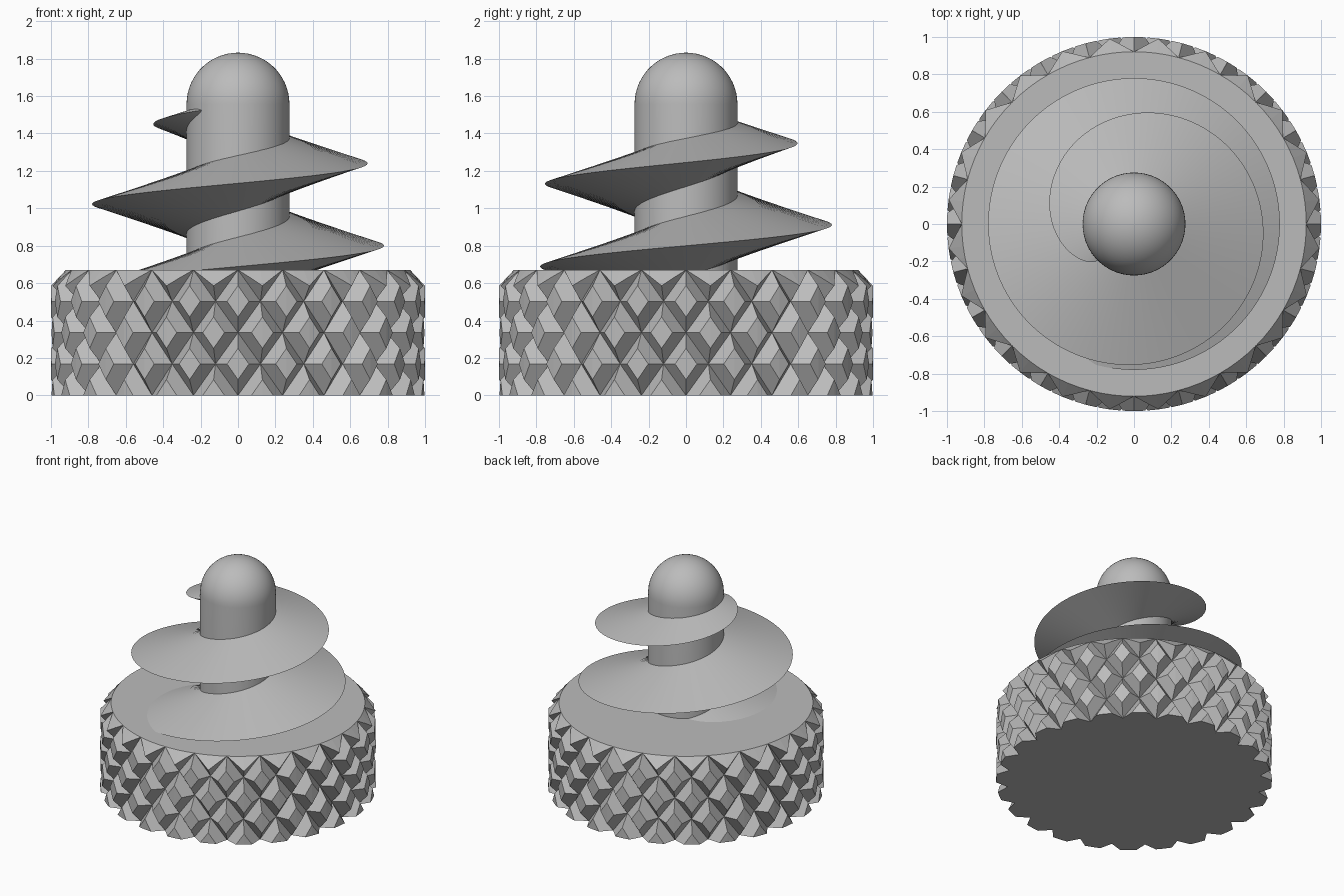
import bpy, bmesh, math

if "Cube" in bpy.data.objects:
    bpy.data.objects.remove(bpy.data.objects["Cube"], do_unlink=True)

grey = bpy.data.materials.new("plain_grey")
COLOUR = (0.5, 0.5, 0.5, 1)
grey.use_nodes = True
grey.diffuse_color = COLOUR
grey.node_tree.nodes["Principled BSDF"].inputs["Base Color"].default_value = COLOUR


def polar(r, deg, z):
    a = math.radians(deg)
    return (r * math.cos(a), r * math.sin(a), z)


def make_object(name, bm):
    bmesh.ops.recalc_face_normals(bm, faces=bm.faces)
    mesh = bpy.data.meshes.new(name)
    bm.to_mesh(mesh)
    bm.free()
    mesh.materials.append(grey)
    obj = bpy.data.objects.new(name, mesh)
    bpy.context.collection.objects.link(obj)
    return obj


def activate(obj):
    bpy.ops.object.select_all(action='DESELECT')
    obj.select_set(True)
    bpy.context.view_layer.objects.active = obj


def lathe(name, profile, sides):
    """Solid of revolution from (radius, height) pairs, capped at both ends."""
    bm = bmesh.new()
    rings = [[bm.verts.new(polar(r, 360 * i / sides, z)) for i in range(sides)]
             for r, z in profile]
    for low, high in zip(rings, rings[1:]):
        for i in range(sides):
            k = (i + 1) % sides
            bm.faces.new((low[i], low[k], high[k], high[i]))
    bm.faces.new(rings[0][::-1])
    bm.faces.new(rings[-1])
    return make_object(name, bm)


# Knurled base: rows of pointed diamonds, trimmed to a chamfered cylinder
HEIGHT = 0.67
PEAK, VALLEY = 1.08, 0.92
COLUMNS = 48
STEP = HEIGHT / 4

bm = bmesh.new()
rows = []
for j in range(-1, 6):
    rows.append([bm.verts.new(polar(PEAK if (i + j) % 2 else VALLEY,
                                    360 * i / COLUMNS, j * STEP))
                 for i in range(COLUMNS)])
for j, (low, high) in enumerate(zip(rows, rows[1:])):
    for i in range(COLUMNS):
        k = (i + 1) % COLUMNS
        a, b, c, d = low[i], low[k], high[k], high[i]
        # the crease always joins the two valley points
        if (i + j - 1) % 2:
            bm.faces.new((a, b, d))
            bm.faces.new((b, c, d))
        else:
            bm.faces.new((a, b, c))
            bm.faces.new((a, c, d))
bm.faces.new(rows[0][::-1])
bm.faces.new(rows[-1])
base = make_object("knurled_base", bm)

trim = lathe("base_trim", [(1, 0), (1, HEIGHT - 0.085), (VALLEY + 0.001, HEIGHT)], 96)
trim.hide_render = True
cut = base.modifiers.new("trim", 'BOOLEAN')
cut.operation = 'INTERSECT'
cut.solver = 'EXACT'
cut.object = trim
activate(base)
bpy.ops.object.modifier_apply(modifier=cut.name)
bpy.data.objects.remove(trim, do_unlink=True)

# Round-topped shaft
RADIUS, SHOULDER = 0.275, 1.557
dome = [(RADIUS * math.cos(math.radians(a)), SHOULDER + RADIUS * math.sin(math.radians(a)))
        for a in range(0, 90, 6)]
shaft = lathe("shaft", [(RADIUS, 0.4)] + dome + [(0.004, SHOULDER + RADIUS)], 72)

# Screw flight: a triangular section climbing round the shaft, narrowing at the top
PITCH, START, END, TAPER = 0.445, -360, 585, 180


def flight_radius(deg):
    t = max(0, (deg - TAPER) / (END - TAPER))
    return 0.28 + 0.5 * (1 - t ** 1.7) ** 0.68


bm = bmesh.new()
sections = []
for deg in range(START, END + 1, 3):
    r = flight_radius(deg)
    z = 0.8 + PITCH * deg / 360
    inner = 0.22
    half = (r - inner) * 0.31
    sections.append([bm.verts.new(polar(inner, deg, z - half)),
                     bm.verts.new(polar(r, deg, z)),
                     bm.verts.new(polar(inner, deg, z + half))])
for s, t in zip(sections, sections[1:]):
    for i in range(3):
        k = (i + 1) % 3
        bm.faces.new((s[i], s[k], t[k], t[i]))
bm.faces.new(sections[0][::-1])
bm.faces.new(sections[-1])
flight = make_object("screw_flight", bm)

for obj in (shaft, flight):
    activate(obj)
    bpy.ops.object.shade_smooth_by_angle(angle=math.radians(30))
